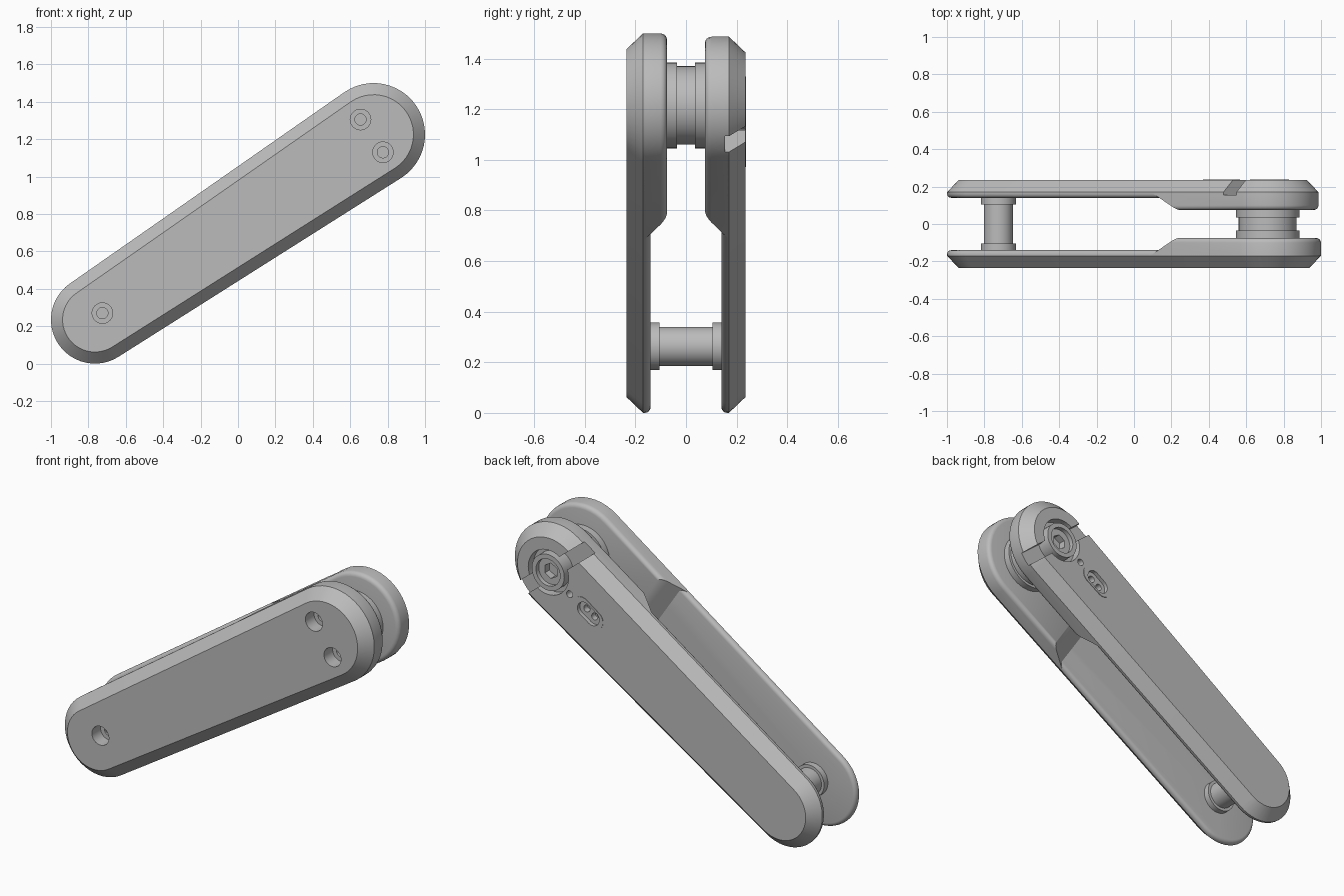
import bpy, bmesh, math
from mathutils import Vector

cube = bpy.data.objects.get("Cube")
if cube:
    bpy.data.objects.remove(cube, do_unlink=True)

# One plain grey for everything
grey = bpy.data.materials.new("plain grey")
grey.use_nodes = True
grey.diffuse_color = (0.5, 0.5, 0.5, 1)
grey.node_tree.nodes["Principled BSDF"].inputs["Base Color"].default_value = (0.5, 0.5, 0.5, 1)

HEAD = Vector((0.725, 1.225))      # pivot end centre (x, z)
TAIL = Vector((-0.765, 0.235))     # narrow end centre
AXIS = (HEAD - TAIL).normalized()


def along(u):
    """Point on the long axis, measured from the pivot centre."""
    return HEAD + AXIS * u


def outline(a, ra, b, rb, seg):
    """Two circles joined by their tangents, as (x, z) points."""
    d = a - b
    turn = math.atan2(d.y, d.x)
    phi = math.acos((rb - ra) / d.length) if d.length > 1e-6 else math.pi / 2
    pts = []
    for c, r, start, end in ((a, ra, -phi, phi), (b, rb, phi, 2 * math.pi - phi)):
        for i in range(seg + 1):
            t = turn + start + (end - start) * i / seg
            pts.append(c + Vector((math.cos(t), math.sin(t))) * r)
    return pts


def loft(name, a, ra, b, rb, layers, seg=24, cut_plane=None):
    """Stack inset outlines at given depths (inset, y) into a closed solid."""
    bm = bmesh.new()
    rings = []
    for inset, y in layers:
        pts = outline(a, ra - inset, b, rb - inset, seg)
        rings.append([bm.verts.new((p.x, y, p.y)) for p in pts])
    n = len(rings[0])
    for lo, hi in zip(rings, rings[1:]):
        for i in range(n):
            j = (i + 1) % n
            bm.faces.new((lo[i], lo[j], hi[j], hi[i]))
    bm.faces.new(rings[0])
    bm.faces.new(rings[-1])
    bmesh.ops.remove_doubles(bm, verts=bm.verts, dist=1e-5)
    if cut_plane:
        cut = bmesh.ops.bisect_plane(
            bm, geom=bm.verts[:] + bm.edges[:] + bm.faces[:],
            plane_co=cut_plane[0], plane_no=cut_plane[1], clear_outer=True)
        rim = [e for e in cut["geom_cut"] if isinstance(e, bmesh.types.BMEdge)]
        bmesh.ops.holes_fill(bm, edges=rim, sides=0)
    bmesh.ops.recalc_face_normals(bm, faces=bm.faces)
    mesh = bpy.data.meshes.new(name)
    bm.to_mesh(mesh)
    bm.free()
    mesh.materials.append(grey)
    obj = bpy.data.objects.new(name, mesh)
    bpy.context.collection.objects.link(obj)
    return obj


def disc(name, c, r, y0, y1, seg=16):
    return loft(name, c, r, c, r, [(0, y0), (0, y1)], seg)


def carve(objs, cutters):
    """Subtract every cutter from every object, then drop the cutters."""
    for obj in objs:
        for cutter in cutters:
            mod = obj.modifiers.new("cut", "BOOLEAN")
            mod.operation, mod.solver, mod.object = "DIFFERENCE", "EXACT", cutter
        graph = bpy.context.evaluated_depsgraph_get()
        mesh = bpy.data.meshes.new_from_object(obj.evaluated_get(graph))
        obj.modifiers.clear()
        obj.data = mesh
    for cutter in cutters:
        bpy.data.objects.remove(cutter, do_unlink=True)


def fillet(y, size, steps=4):
    """Rounded inner rim ending at depth y (positive outward)."""
    arc = [math.pi / 2 * i / steps for i in range(steps + 1)]
    return [(size * (1 - math.cos(t)), y + size * (1 - math.sin(t))) for t in arc]


def scale_plate(side, s, head_r):
    """Handle scale: chamfered slab plus a thicker ramped pivot end."""
    def flip(layers):
        return [(i, s * y) for i, y in layers]
    slab = loft(side + "_scale", HEAD, head_r, TAIL, 0.235,
                flip([(0.062, 0.235), (0, 0.17)] + fillet(0.14, 0.022)))
    ramp_at = along(-0.54)
    ramp = (Vector((ramp_at.x, s * 0.14, ramp_at.y)),
            Vector((-0.065 * AXIS.x, -s * 0.115, -0.065 * AXIS.y)))
    boss = loft(side + "_pivot_end", HEAD, head_r, TAIL, 0.235,
                flip([(0, 0.17)] + fillet(0.075, 0.025)), cut_plane=ramp)
    return [slab, boss]


front = scale_plate("front", -1, 0.275)
back = scale_plate("back", 1, 0.262)

# Counterbored screw holes in the front scale
cutters = []
for x, z in ((0.655, 1.305), (0.775, 1.13), (-0.725, 0.27)):
    spot = Vector((x, z))
    cutters.append(disc("bore", spot, 0.055, -0.3, -0.155))
    cutters.append(disc("pilot", spot, 0.03, -0.3, -0.115))
carve(front, cutters)

# Round seat and cross channel in the back scale, with a raised screw plate
sweep = Vector((math.cos(math.radians(141)), math.sin(math.radians(141)))) * 0.42
screw_plate = loft("screw_plate", along(-0.26), 0.058, along(-0.36), 0.055,
                   [(0, 0.2), (0, 0.238)])
cutters = [
    disc("seat", HEAD, 0.13, 0.185, 0.3, 24),
    loft("channel", HEAD + sweep, 0.04, HEAD - sweep, 0.04, [(0, 0.155), (0, 0.3)]),
    disc("pin_hole", along(-0.165), 0.02, 0.18, 0.3),
    loft("slot", along(-0.28), 0.043, along(-0.345), 0.043, [(0, 0.215), (0, 0.3)]),
    disc("screw_hole_a", along(-0.282), 0.02, 0.18, 0.3),
    disc("screw_hole_b", along(-0.343), 0.02, 0.18, 0.3),
]
carve(back + [screw_plate], cutters)

# Dished pivot hub with a hex socket
hub = disc("pivot_hub", HEAD, 0.105, 0.15, 0.238, 24)
carve([hub], [disc("dish", HEAD, 0.078, 0.212, 0.3, 24),
              disc("socket", HEAD, 0.045, 0.17, 0.3, 3)])

# Spacers between the scales: a shaft with a collar at each end
for name, x, z, shaft_r, collar_r, outer, inner in (
        ("pivot", 0.715, 1.215, 0.155, 0.17, 0.08, 0.035),
        ("tail", -0.725, 0.263, 0.077, 0.094, 0.145, 0.105)):
    spot = Vector((x, z))
    disc(name + "_shaft", spot, shaft_r, -inner - 0.01, inner + 0.01, 20)
    for side, s in (("front", -1), ("back", 1)):
        disc(f"{name}_{side}_collar", spot, collar_r, s * inner, s * outer, 20)

# Smooth rounded walls while keeping the machined edges crisp
for obj in bpy.context.collection.objects:
    if obj.type == "MESH" and grey.name in obj.data.materials:
        obj.data.shade_smooth()
        obj.data.set_sharp_from_angle(angle=math.radians(30))
